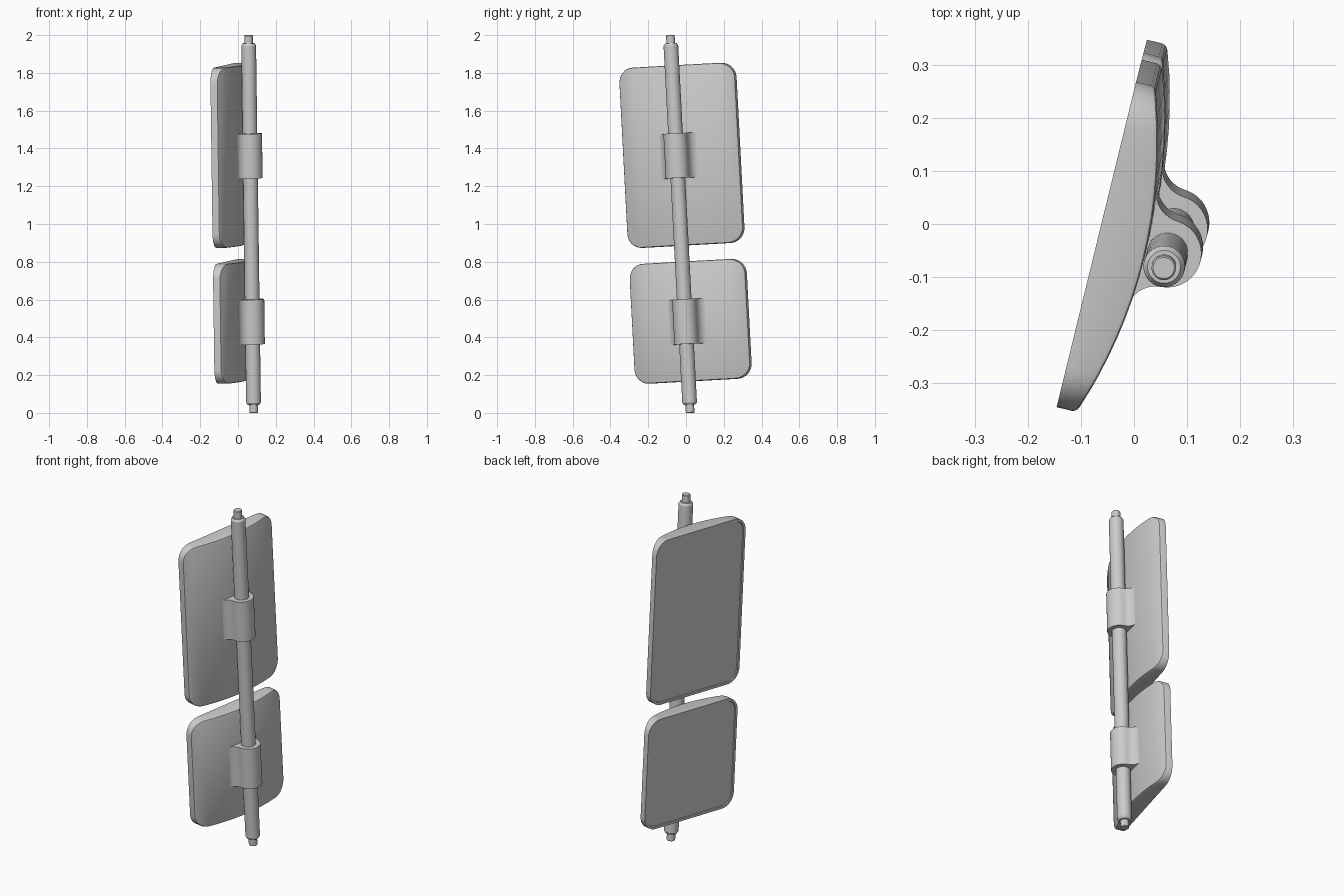
import bpy, bmesh, math
from mathutils import Vector, Matrix

if "Cube" in bpy.data.objects:
    bpy.data.objects.remove(bpy.data.objects["Cube"])

grey = bpy.data.materials.new("warm_grey")
grey.use_nodes = True
grey.diffuse_color = (0.6, 0.6, 0.6, 1)
grey.node_tree.nodes["Principled BSDF"].inputs["Base Color"].default_value = grey.diffuse_color

# Leaning frame: local x across the mirrors, y along the rod, z away from the glass
base, tip = Vector((0.083, 0.022, 0)), Vector((0.056, -0.083, 2))
along = (tip - base).normalized()
across = Vector((0.237, 0.97, 0))
across = (across - along * across.dot(along)).normalized()
frame = Matrix.Translation(base) @ Matrix((across, along, across.cross(along))).transposed().to_4x4()

HALF_W, CORNER = 0.316, 0.08
GLASS_Z, EDGE_Z, CROWN_Z = -0.134, -0.096, -0.04


def finish(name, bm):
    bmesh.ops.recalc_face_normals(bm, faces=bm.faces)
    mesh = bpy.data.meshes.new(name)
    bm.to_mesh(mesh)
    bm.free()
    mesh.materials.append(grey)
    ob = bpy.data.objects.new(name, mesh)
    bpy.context.collection.objects.link(ob)
    ob.matrix_world = frame
    bpy.ops.object.select_all(action='DESELECT')
    ob.select_set(True)
    bpy.context.view_layer.objects.active = ob
    bpy.ops.object.shade_smooth_by_angle(angle=math.radians(32))
    return ob


def housing(name, low, high):
    """Rounded rectangle with a flat glass side and a crowned rear side."""
    bm = bmesh.new()
    mid, half = (low + high) / 2, (high - low) / 2
    # columns (position across, half height) running through both corner arcs
    arc = [(HALF_W - CORNER + CORNER * math.cos(a), half - CORNER + CORNER * math.sin(a))
           for a in (math.pi / 2 * i / 8 for i in range(9))]
    inner = arc[-1][0]
    cols = [(-x, h) for x, h in arc] + [(inner * (i / 6 - 1), half) for i in range(1, 12)] + arc[::-1]

    def row(side, z_of):
        return [bm.verts.new((x, mid + side * h, z_of(x))) for x, h in cols]

    crown = lambda x: CROWN_Z + (EDGE_Z - CROWN_Z) * (x / HALF_W) ** 2
    flat = lambda x: GLASS_Z
    top, bottom = row(1, crown), row(-1, crown)
    back_top, back_bottom = row(1, flat), row(-1, flat)
    for i in range(len(cols) - 1):
        bm.faces.new((top[i], top[i + 1], bottom[i + 1], bottom[i]))
        bm.faces.new((top[i], top[i + 1], back_top[i + 1], back_top[i]))
        bm.faces.new((bottom[i], bottom[i + 1], back_bottom[i + 1], back_bottom[i]))
    for i in (0, -1):
        bm.faces.new((top[i], bottom[i], back_bottom[i], back_top[i]))
    glass = bm.faces.new(back_top + back_bottom[::-1])
    bmesh.ops.recalc_face_normals(bm, faces=bm.faces)
    # glass sits slightly inside a thin rim
    bmesh.ops.inset_region(bm, faces=[glass], thickness=0.014)
    bmesh.ops.inset_region(bm, faces=[glass], thickness=0.002, depth=-0.005)
    # soften the rear outline
    rim = set(top + bottom)
    outline = [e for e in bm.edges if set(e.verts) <= rim and e.calc_face_angle(0) > 0.7]
    bmesh.ops.bevel(bm, geom=outline, offset=0.008, segments=2, affect='EDGES', profile=0.5)
    finish(name, bm)


def bracket(name, low, high):
    """Round clamp with concave fillets flowing into the housing."""
    r, fillet, cx, cz = 0.064, 0.056, 0.12, 0.006
    right = [(0.12, -0.07)]
    start, end = -math.pi / 2, -math.pi - math.atan2(-cz, -cx) % math.pi
    end = math.atan2(-cz, -cx)
    for i in range(11):
        a = start + (end - start) * i / 10
        right.append((cx + fillet * math.cos(a), cz + fillet * math.sin(a)))
    tangent = math.atan2(cz, cx)
    for i in range(1, 12):
        a = tangent + (math.pi / 2 - tangent) * i / 12
        right.append((r * math.cos(a), r * math.sin(a)))
    profile = right + [(0, r)] + [(-x, z) for x, z in reversed(right)]
    bm = bmesh.new()
    face = bm.faces.new([bm.verts.new((x, low, z)) for x, z in profile])
    grown = bmesh.ops.extrude_face_region(bm, geom=[face])
    bmesh.ops.translate(bm, vec=(0, high - low, 0),
                        verts=[g for g in grown["geom"] if isinstance(g, bmesh.types.BMVert)])
    finish(name, bm)


def rod(name, length):
    """Turned rod with a chamfered shoulder and a slim pin at each end."""
    r, pin = 0.039, 0.023
    end = [(0, 0), (pin - 0.003, 0), (pin, 0.003), (pin, 0.043), (r - 0.008, 0.043), (r, 0.055)]
    profile = end + [(x, length - y) for x, y in reversed(end)]
    bm = bmesh.new()
    verts = [bm.verts.new((x, y, 0)) for x, y in profile]
    edges = [bm.edges.new(pair) for pair in zip(verts, verts[1:])]
    bmesh.ops.spin(bm, geom=verts + edges, cent=(0, 0, 0), axis=(0, 1, 0),
                   angle=math.tau, steps=40, use_merge=False)
    bmesh.ops.remove_doubles(bm, verts=bm.verts, dist=0.0002)
    finish(name, bm)


housing("upper_mirror", 0.888, 1.843)
housing("lower_mirror", 0.168, 0.803)
bracket("upper_bracket", 1.245, 1.482)
bracket("lower_bracket", 0.365, 0.603)
rod("support_rod", (tip - base).length)
